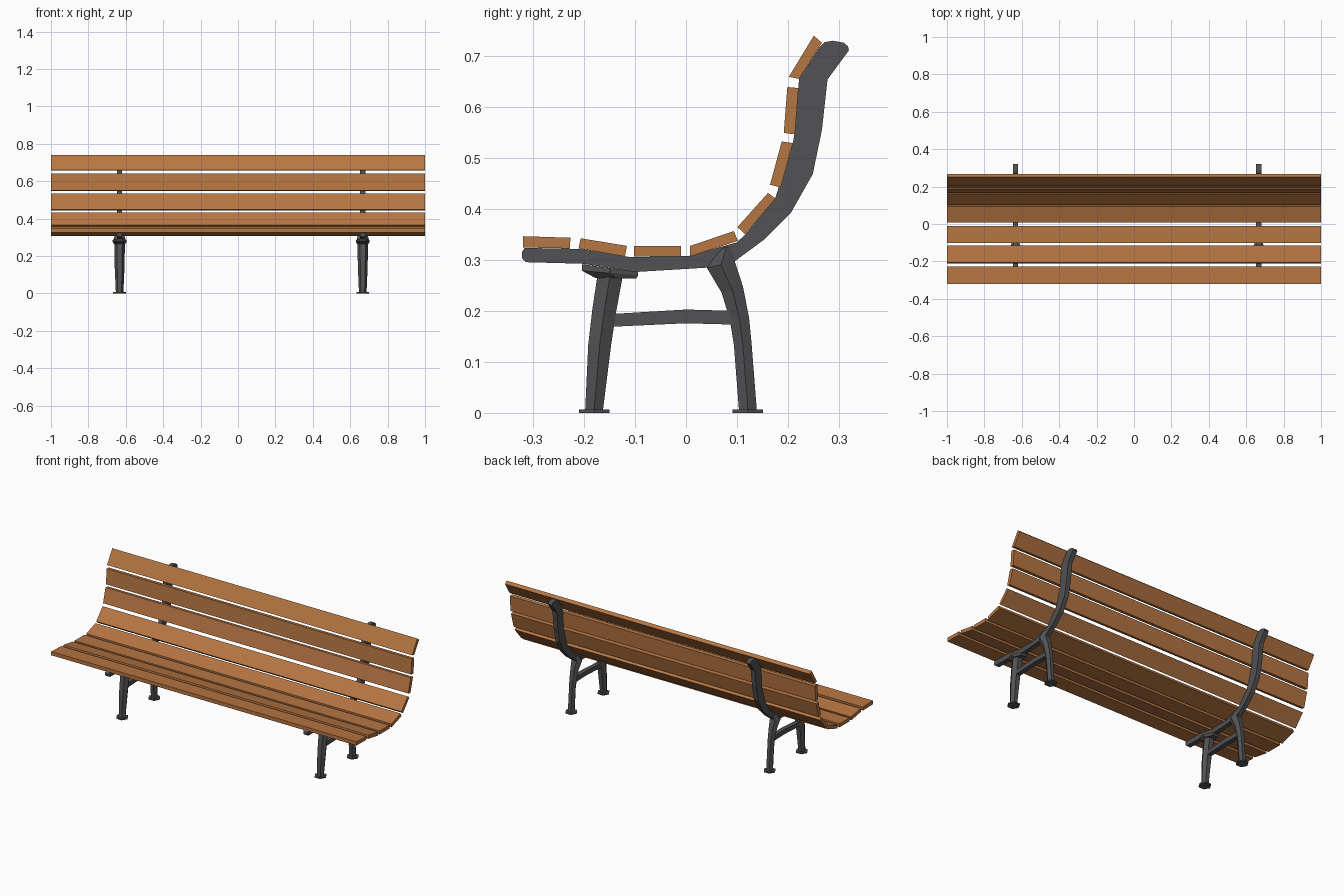
import bpy, bmesh
from mathutils import Vector

if "Cube" in bpy.data.objects:
    bpy.data.objects.remove(bpy.data.objects["Cube"])


def material(name, color):
    m = bpy.data.materials.new(name)
    m.diffuse_color = color
    m.use_nodes = True
    m.node_tree.nodes["Principled BSDF"].inputs["Base Color"].default_value = m.diffuse_color
    return m


WOOD = material("wood", (0.47, 0.18, 0.055, 1))
IRON = material("iron", (0.085, 0.085, 0.09, 1))


def finish(bm, name, mat):
    bmesh.ops.recalc_face_normals(bm, faces=bm.faces)
    me = bpy.data.meshes.new(name)
    bm.to_mesh(me)
    bm.free()
    me.materials.append(mat)
    ob = bpy.data.objects.new(name, me)
    bpy.context.collection.objects.link(ob)
    return ob


def loft(name, rings, mat):
    """Skin a list of equal-length point rings and cap both ends."""
    bm = bmesh.new()
    vs = [[bm.verts.new(p) for p in r] for r in rings]
    n = len(vs[0])
    for a, b in zip(vs, vs[1:]):
        for i in range(n):
            j = (i + 1) % n
            bm.faces.new((a[i], a[j], b[j], b[i]))
    bm.faces.new(vs[0])
    bm.faces.new(vs[-1])
    return finish(bm, name, mat)


def hexagon(x, a, b, rx=None):
    """Hexagon spanning side-view points a to b, corners pointing to +-x."""
    a, b = Vector(a), Vector(b)
    c = (a + b) / 2
    r = rx or (b - a).length / 2 / 0.866
    pts = [(-r, c), (-r / 2, a), (r / 2, a), (r, c), (r / 2, b), (-r / 2, b)]
    return [(x + dx, p.x, p.y) for dx, p in pts]


def hex_loft(name, x, pairs):
    return loft(name, [hexagon(x, p[:2], p[2:4], *p[4:]) for p in pairs], IRON)


def bar(name, x, pairs, hw):
    """Flat-sided bar from upper/lower side-view point pairs."""
    rings = [[(x - hw, u, v), (x + hw, u, v), (x + hw, s, t), (x - hw, s, t)]
             for u, v, s, t in pairs]
    return loft(name, rings, IRON)


# wooden slats: side-view corners (face start, face end, back end, back start)
slats = [
    [(-.32, .347), (-.227, .344), (-.228, .323), (-.32, .325)],
    [(-.207, .343), (-.116, .328), (-.12, .307), (-.211, .323)],
    [(-.102, .328), (-.01, .328), (-.01, .307), (-.102, .307)],
    [(.008, .328), (.094, .357), (.102, .338), (.008, .307)],
    [(.101, .365), (.161, .432), (.176, .421), (.116, .351)],
    [(.165, .448), (.188, .533), (.210, .530), (.186, .443)],
    [(.192, .550), (.199, .640), (.221, .638), (.214, .547)],
    [(.202, .660), (.251, .741), (.267, .727), (.222, .656)],
]
for i, prof in enumerate(slats):
    loft(f"slat_{i + 1}", [[(x, y, z) for y, z in prof] for x in (-1, 1)], WOOD)

# curved rail: upper point, lower point at each station
rail = [
    (-.322, .316, -.322, .304), (-.317, .324, -.314, .296),
    (-.208, .322, -.205, .293), (-.11, .306, -.095, .277),
    (.005, .308, .037, .285), (.1, .335, .096, .298),
    (.116, .35, .153, .34), (.175, .421, .206, .393),
    (.21, .53, .249, .469), (.215, .56, .267, .556),
    (.222, .656, .278, .655), (.262, .718, .32, .712),
    (.272, .728, .318, .72), (.288, .731, .31, .727),
]
front_leg = [
    (-.198, .006, -.163, .006), (-.192, .134, -.147, .134),
    (-.184, .203, -.137, .2), (-.174, .27, -.124, .27),
]
back_leg = [
    (.104, .006, .139, .006), (.094, .134, .129, .134),
    (.086, .183, .124, .186), (.07, .236, .112, .248),
    (.041, .285, .096, .297), (.067, .322, .092, .328, .02),
]
bracket = [
    (-.204, .292, -.094, .277, .037), (-.204, .279, -.094, .270, .037),
    (-.178, .265, -.098, .264, .03),
]
stretcher = [
    (-.15, .194, -.15, .169), (0, .203, 0, .176), (.11, .200, .11, .173),
]

# two iron frames
for side, x in (("left", -.633), ("right", .667)):
    bar(f"{side}_rail", x, rail, .0135)
    bar(f"{side}_stretcher", x, stretcher, .0135)
    hex_loft(f"{side}_front_leg", x, front_leg)
    hex_loft(f"{side}_back_leg", x, back_leg)
    hex_loft(f"{side}_bracket", x, bracket)
    for part, y in (("front", -.18), ("back", .121)):
        hex_loft(f"{side}_{part}_foot", x,
                 [(y - .03, z, y + .03, z) for z in (0, .007)])
